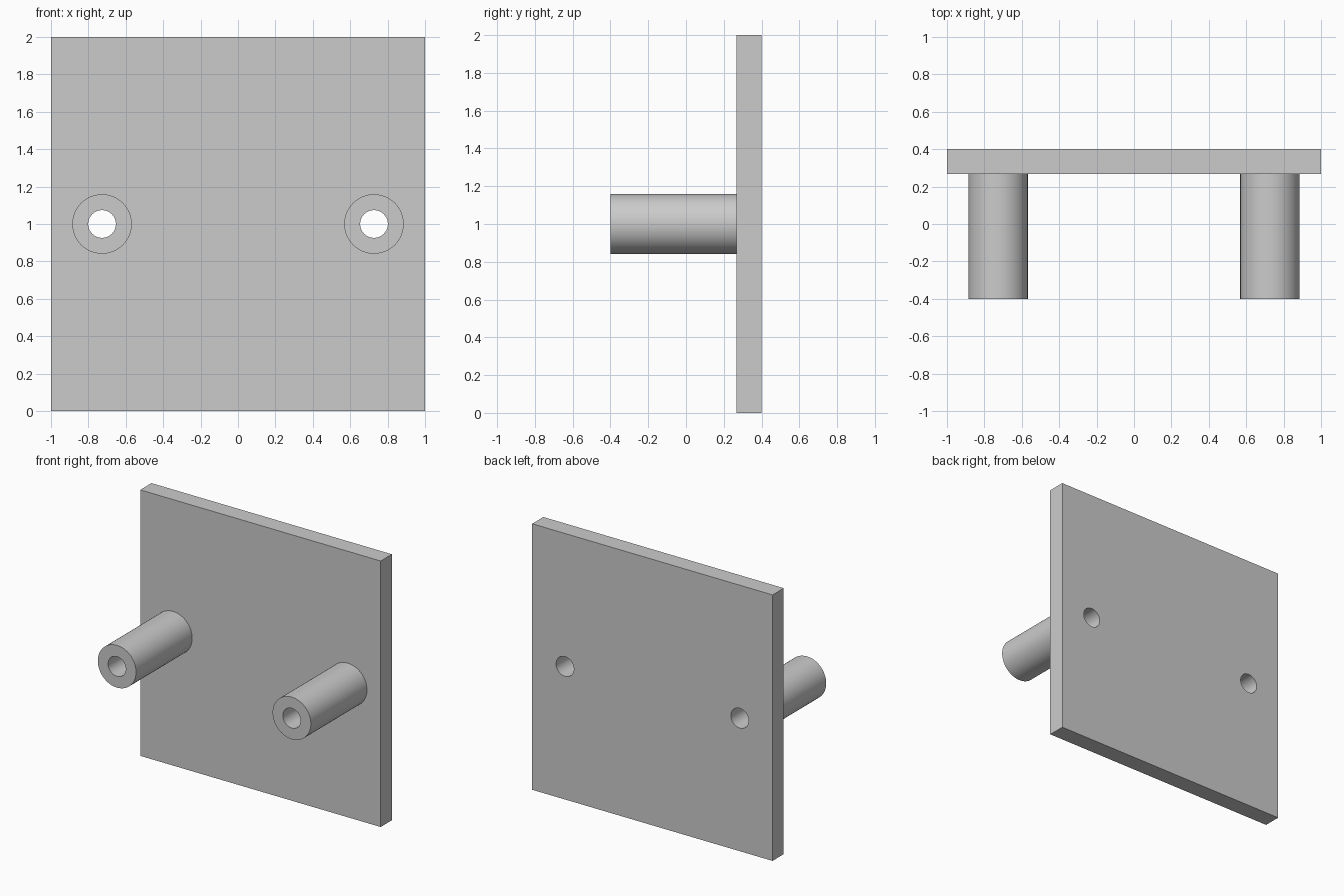
import bpy
from math import pi

cube = bpy.data.objects.get("Cube")
if cube:
    bpy.data.objects.remove(cube, do_unlink=True)

FRONT, JOIN, BACK = -0.4, 0.267, 0.4   # y of post ends, plate front, plate back
POST_X, MID_Z = 0.727, 1.0
POST_R, HOLE_R = 0.159, 0.074

grey = bpy.data.materials.new("plain_grey")
grey.use_nodes = True
colour = (0.6, 0.6, 0.6, 1)
grey.diffuse_color = colour
grey.node_tree.nodes["Principled BSDF"].inputs["Base Color"].default_value = colour


def rod(name, x, radius, y0, y1):
    """Cylinder lying along y."""
    bpy.ops.mesh.primitive_cylinder_add(
        vertices=64, radius=radius, depth=y1 - y0,
        location=(x, (y0 + y1) / 2, MID_Z), rotation=(pi / 2, 0, 0))
    obj = bpy.context.object
    obj.name = name
    return obj


def drill(obj, cutter):
    """Cut the bore through a part and apply it."""
    mod = obj.modifiers.new("bore", "BOOLEAN")
    mod.operation = "DIFFERENCE"
    mod.solver = "EXACT"
    mod.object = cutter
    bpy.ops.object.select_all(action="DESELECT")
    bpy.context.view_layer.objects.active = obj
    obj.select_set(True)
    bpy.ops.object.modifier_apply(modifier=mod.name)


# Square back plate
bpy.ops.mesh.primitive_cube_add(size=1, location=(0, (JOIN + BACK) / 2, MID_Z))
plate = bpy.context.object
plate.name = "back_plate"
plate.scale = (2, BACK - JOIN, 2)
bpy.ops.object.transform_apply(location=False, rotation=False, scale=True)
parts = [plate]

# Two hollow posts, with the bore running on through the plate
for side, x in (("left", POST_X), ("right", -POST_X)):
    post = rod(side + "_post", x, POST_R, FRONT, JOIN)
    cutter = rod(side + "_bore_cutter", x, HOLE_R, FRONT - 0.1, BACK + 0.1)
    drill(post, cutter)
    drill(plate, cutter)
    bpy.data.objects.remove(cutter, do_unlink=True)
    parts.append(post)

# Colour and shading
for obj in parts:
    obj.data.materials.clear()
    obj.data.materials.append(grey)
    bpy.ops.object.select_all(action="DESELECT")
    bpy.context.view_layer.objects.active = obj
    obj.select_set(True)
    bpy.ops.object.shade_smooth_by_angle(angle=pi / 6)
